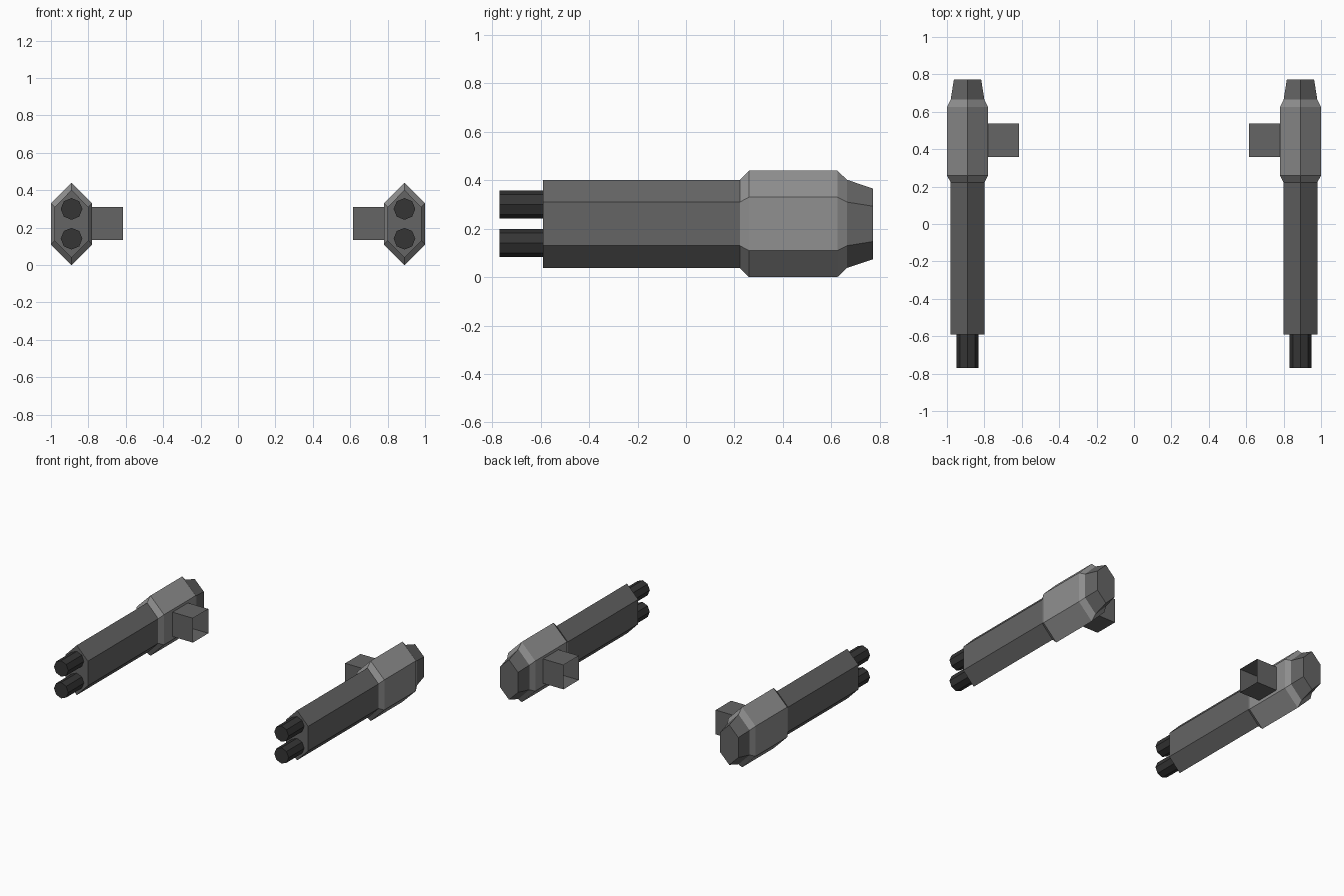
import bpy, bmesh, math
from mathutils import Matrix

if "Cube" in bpy.data.objects:
    bpy.data.objects.remove(bpy.data.objects["Cube"])

GX, GZ = 0.89, 0.22  # gun axis position


def material(name, v):
    m = bpy.data.materials.new(name)
    m.diffuse_color = (v, v, v, 1)
    m.use_nodes = True
    m.node_tree.nodes["Principled BSDF"].inputs["Base Color"].default_value = m.diffuse_color
    return m


LIGHT = material("light grey", 0.28)
MID = material("mid grey", 0.13)
DARK = material("dark grey", 0.035)


def finish(bm, name, mat):
    bmesh.ops.recalc_face_normals(bm, faces=bm.faces)
    me = bpy.data.meshes.new(name)
    bm.to_mesh(me)
    bm.free()
    me.materials.append(mat)
    ob = bpy.data.objects.new(name, me)
    bpy.context.collection.objects.link(ob)


def hex_loft(name, cx, stations, mat):
    """Tall hexagon sections (y, half width, side half height, tip half height)."""
    bm = bmesh.new()
    rings = []
    for y, w, s, t in stations:
        pts = [(0, t), (w, s), (w, -s), (0, -t), (-w, -s), (-w, s)]
        rings.append([bm.verts.new((cx + x, y, GZ + z)) for x, z in pts])
    for a, b in zip(rings, rings[1:]):
        for i in range(6):
            j = (i + 1) % 6
            bm.faces.new((a[i], a[j], b[j], b[i]))
    bm.faces.new(rings[0])
    bm.faces.new(rings[-1])
    finish(bm, name, mat)


def muzzle(name, cx, cz):
    bm = bmesh.new()
    bmesh.ops.create_cone(bm, cap_ends=True, segments=8, radius1=0.058,
                          radius2=0.058, depth=0.20,
                          matrix=Matrix.Translation((cx, -0.67, cz)) @ Matrix.Rotation(math.pi / 2, 4, 'X'))
    finish(bm, name, DARK)


def mount(name, side):
    # square tube, open at the inboard end
    bm = bmesh.new()
    x0, x1 = 0.615, 0.785
    m = Matrix.Translation((side * (x0 + x1) / 2, 0.447, 0.222)) @ Matrix.Diagonal((x1 - x0, 0.178, 0.178, 1))
    bmesh.ops.create_cube(bm, size=1, matrix=m)
    bmesh.ops.recalc_face_normals(bm, faces=bm.faces)
    ends = [f for f in bm.faces if f.normal.x * side < -0.9]
    bmesh.ops.delete(bm, geom=ends, context='FACES_ONLY')
    finish(bm, name, MID)


for side, tag in ((-1, "left"), (1, "right")):
    cx = side * GX
    hex_loft(tag + "_gun_body", cx, [(-0.59, 0.09, 0.09, 0.182), (0.222, 0.09, 0.09, 0.182)], MID)
    hex_loft(tag + "_housing", cx, [(0.222, 0.09, 0.09, 0.182), (0.26, 0.11, 0.11, 0.22),
                                    (0.625, 0.11, 0.11, 0.22), (0.665, 0.09, 0.09, 0.182)], LIGHT)
    hex_loft(tag + "_rear_cap", cx, [(0.665, 0.09, 0.09, 0.182), (0.772, 0.073, 0.073, 0.146)], MID)
    for level, cz in (("upper", 0.30), ("lower", 0.141)):
        muzzle(f"{tag}_{level}_muzzle", cx, cz)
    mount(tag + "_mount", side)
